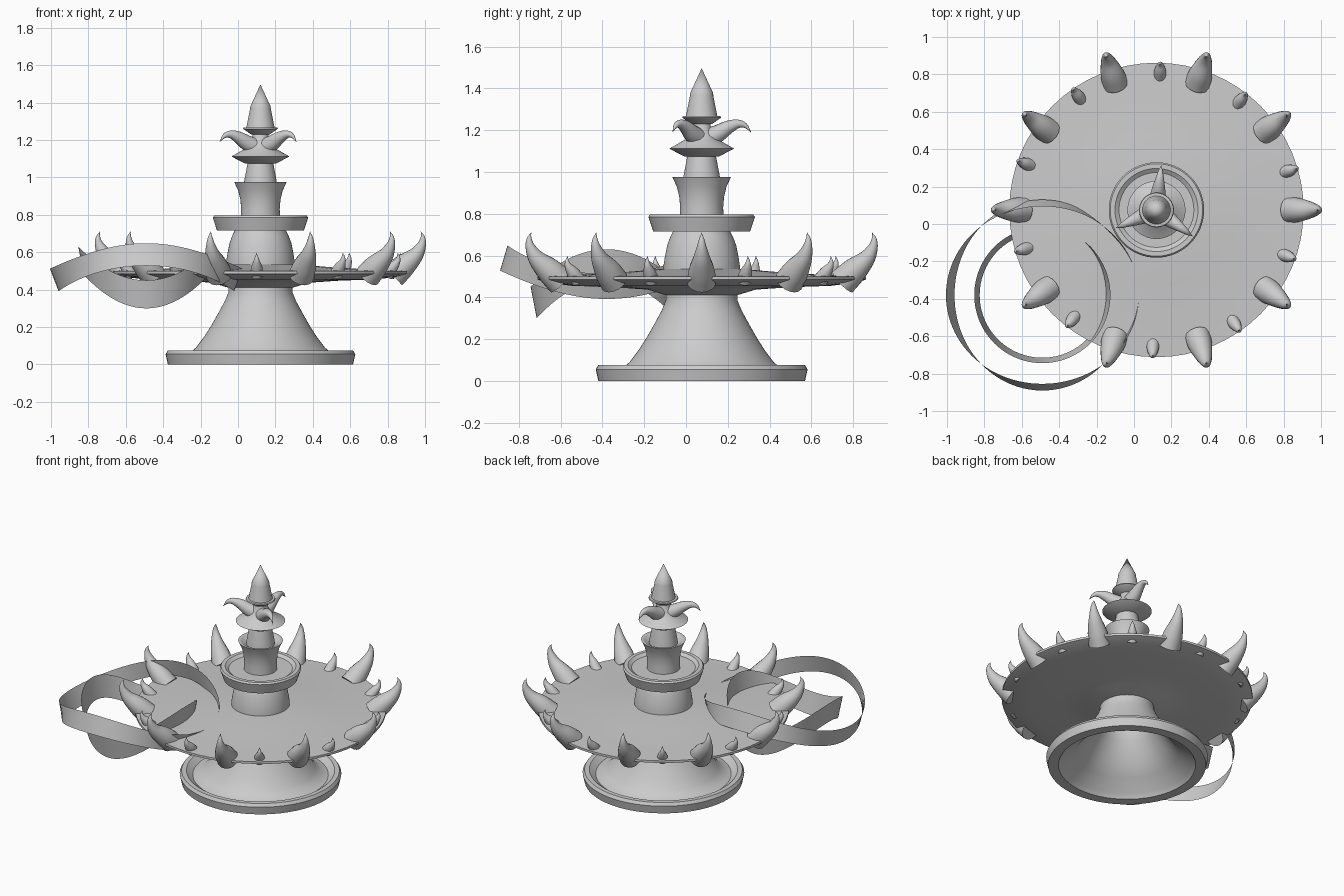
import bpy, bmesh, math
from mathutils import Vector, Matrix

if "Cube" in bpy.data.objects:
    bpy.data.objects.remove(bpy.data.objects["Cube"])

CENTRE = Vector((0.12, 0.075, 0))
SIDES = 64

grey = bpy.data.materials.new("plain grey")
grey.use_nodes = True
COLOUR = (0.6, 0.6, 0.6, 1)
grey.diffuse_color = COLOUR
grey.node_tree.nodes["Principled BSDF"].inputs["Base Color"].default_value = COLOUR


def finish(name, bm, location, angle=30):
    """Turn a bmesh into a smooth shaded object."""
    bmesh.ops.remove_doubles(bm, verts=bm.verts, dist=1e-5)
    bmesh.ops.recalc_face_normals(bm, faces=bm.faces)
    mesh = bpy.data.meshes.new(name)
    bm.to_mesh(mesh)
    bm.free()
    mesh.materials.append(grey)
    obj = bpy.data.objects.new(name, mesh)
    obj.location = location
    bpy.context.collection.objects.link(obj)
    bpy.ops.object.select_all(action='DESELECT')
    obj.select_set(True)
    bpy.context.view_layer.objects.active = obj
    bpy.ops.object.shade_smooth_by_angle(angle=math.radians(angle))
    return obj


def lathe(name, profile):
    """Spin an (r, z) profile about the central axis."""
    bm = bmesh.new()
    verts = [bm.verts.new((r, 0, z)) for r, z in profile]
    edges = [bm.edges.new(pair) for pair in zip(verts, verts[1:])]
    bmesh.ops.spin(bm, geom=verts + edges, axis=(0, 0, 1), cent=(0, 0, 0),
                   angle=math.tau, steps=SIDES)
    return finish(name, bm, CENTRE)


def smooth_path(points, steps=4):
    """Catmull-Rom interpolation of (r, z, width) points."""
    p = [Vector(q) for q in points]
    p = [2 * p[0] - p[1]] + p + [2 * p[-1] - p[-2]]
    out = []
    for a, b, c, d in zip(p, p[1:], p[2:], p[3:]):
        for i in range(steps):
            t = i / steps
            out.append(0.5 * (2 * b + (c - a) * t + (2 * a - 5 * b + 4 * c - d) * t ** 2
                              + (3 * b - a - 3 * c + d) * t ** 3))
    return out + [p[-2]]


def add_horn(bm, points, angle, sides=16):
    """Sweep a tapering round section along a path, turned about the axis."""
    turn = Matrix.Rotation(angle, 3, 'Z')
    path = smooth_path(points)
    rings = []
    for i, q in enumerate(path):
        step = path[min(i + 1, len(path) - 1)] - path[max(i - 1, 0)]
        normal = Vector((-step.y, 0, step.x)).normalized()
        width = max(q.z, 0.001)
        ring = []
        for k in range(sides):
            a = math.tau * k / sides
            co = Vector((q.x, 0, q.y)) + width * (normal * math.cos(a) + Vector((0, math.sin(a), 0)))
            ring.append(bm.verts.new(turn @ co))
        rings.append(ring)
    for low, high in zip(rings, rings[1:]):
        for k in range(sides):
            j = (k + 1) % sides
            bm.faces.new((low[k], low[j], high[j], high[k]))
    bm.faces.new(rings[0])
    bm.faces.new(rings[-1])


def horn_circle(name, points, count, start):
    bm = bmesh.new()
    for i in range(count):
        add_horn(bm, points, math.radians(start) + math.tau * i / count)
    finish(name, bm, CENTRE, 50)


def ribbon(name, low, high, swing):
    """Closed band whose (r, z) edges rise and fall twice per turn."""
    bm = bmesh.new()
    rows = []
    for i in range(96):
        a = math.tau * i / 96
        lift = swing * math.cos(2 * a)
        lean = (1 if swing < 0 else 0) * lift * 0.3
        rows.append([bm.verts.new(((r + s * lean) * math.cos(a), (r + s * lean) * math.sin(a), z + lift))
                     for (r, z), s in ((low, 1), (high, -1))])
    for p, q in zip(rows, rows[1:] + rows[:1]):
        bm.faces.new((p[0], q[0], q[1], p[1]))
    finish(name, bm, (-0.49, -0.38, 0))


# Hollow flared foot with a raised rim
lathe("foot", [(0.15, 0.42), (0.155, 0.35), (0.185, 0.28), (0.25, 0.18), (0.32, 0.09),
               (0.41, 0.03), (0.43, 0.0), (0.495, 0.0), (0.507, 0.055), (0.495, 0.075),
               (0.465, 0.075), (0.425, 0.045), (0.385, 0.055), (0.345, 0.09), (0.30, 0.15),
               (0.265, 0.205), (0.225, 0.275), (0.19, 0.34), (0.172, 0.385), (0.17, 0.42)])

# Wide shallow dish
lathe("dish", [(0, 0.41), (0.17, 0.41), (0.26, 0.437), (0.42, 0.448), (0.62, 0.455),
               (0.74, 0.47), (0.787, 0.485), (0.787, 0.5), (0.6, 0.507), (0.4, 0.518),
               (0.2, 0.535), (0, 0.535)])

# Stacked central stem
lathe("stem_bulb", [(0.183, 0.52), (0.183, 0.55), (0.176, 0.595), (0.165, 0.65),
                    (0.15, 0.69), (0.13, 0.73)])
lathe("collar", [(0, 0.715), (0.232, 0.715), (0.255, 0.785), (0.247, 0.796),
                 (0.222, 0.796), (0.2, 0.78), (0, 0.78)])
lathe("flared_cup", [(0.105, 0.77), (0.103, 0.83), (0.107, 0.88), (0.119, 0.93),
                     (0.14, 0.975), (0.125, 0.975), (0.085, 0.95), (0, 0.95)])
lathe("upper_stem", [(0.09, 0.95), (0.086, 0.985), (0.066, 1.09)])
lathe("horn_disc", [(0, 1.075), (0.085, 1.075), (0.155, 1.112), (0.08, 1.155),
                    (0.06, 1.18), (0.045, 1.21), (0.04, 1.24)])
lathe("finial_base", [(0, 1.225), (0.05, 1.23), (0.093, 1.26), (0.09, 1.267),
                      (0.075, 1.268), (0.054, 1.375), (0, 1.375)])
lathe("finial_tip", [(0.056, 1.37), (0.054, 1.38), (0, 1.497)])

# Horns round the dish edge and under the finial
horn_circle("large_horns", [(0.71, 0.475, 0.07), (0.77, 0.53, 0.062), (0.83, 0.585, 0.042),
                            (0.862, 0.64, 0.024), (0.868, 0.68, 0.012), (0.858, 0.71, 0)], 10, 0)
horn_circle("small_horns", [(0.715, 0.48, 0.036), (0.75, 0.52, 0.03), (0.775, 0.55, 0.018),
                            (0.782, 0.575, 0.009), (0.778, 0.597, 0)], 10, 16.5)
horn_circle("finial_horns", [(0.03, 1.16, 0.05), (0.08, 1.185, 0.042), (0.13, 1.215, 0.032),
                             (0.175, 1.23, 0.021), (0.21, 1.222, 0.012), (0.238, 1.19, 0)], 3, 84)

# Two interlocking wavy ribbons
ribbon("outer_ribbon", (0.49, 0.46), (0.495, 0.58), -0.068)
ribbon("inner_ribbon", (0.335, 0.39), (0.364, 0.54), 0.09)
